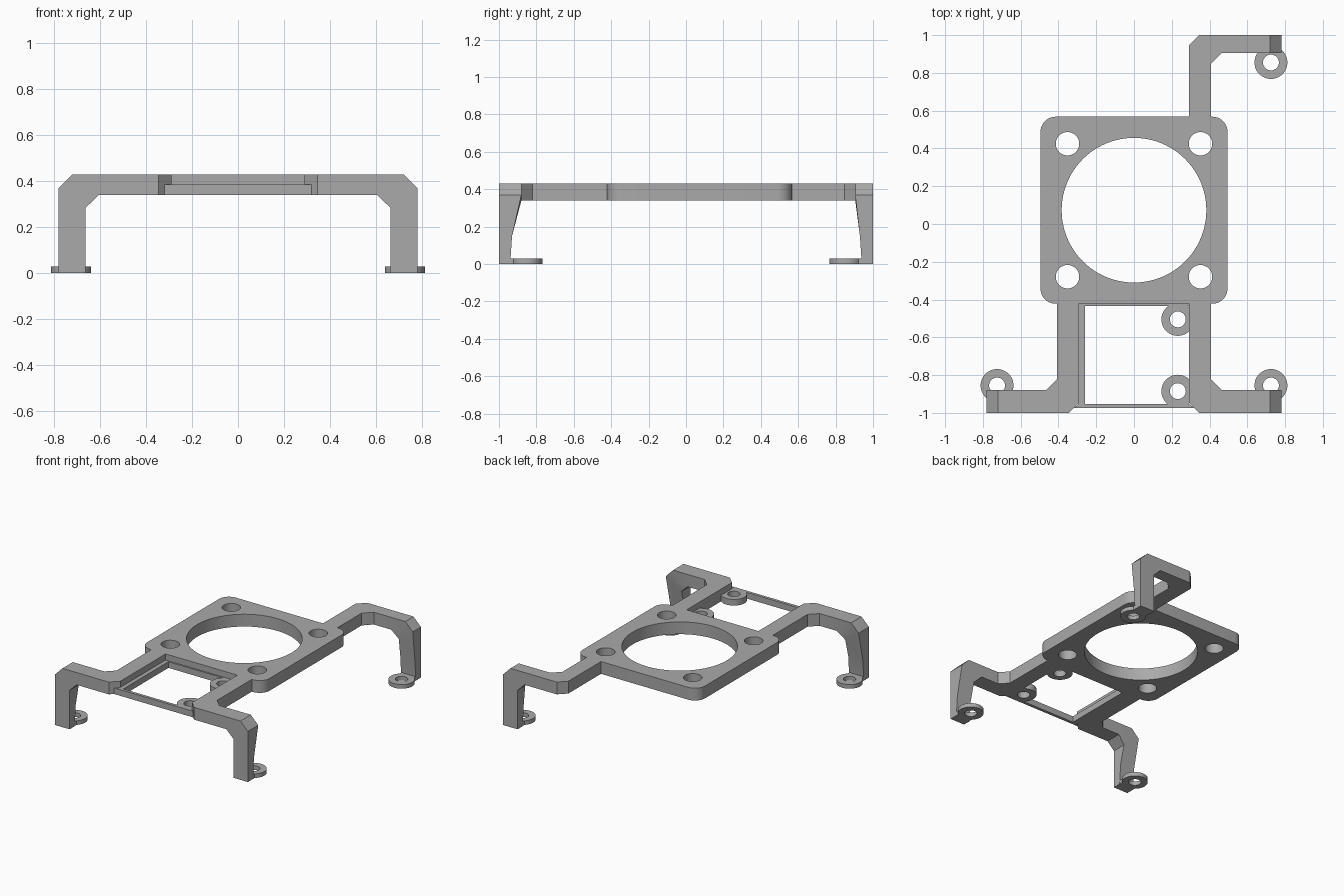
import bpy, bmesh
from math import sin, cos, pi, radians

cube = bpy.data.objects.get("Cube")
if cube:
    bpy.data.objects.remove(cube, do_unlink=True)

grey = bpy.data.materials.new("plain grey")
grey.use_nodes = True
grey.diffuse_color = (0.4, 0.4, 0.4, 1)
grey.node_tree.nodes["Principled BSDF"].inputs["Base Color"].default_value = (0.4, 0.4, 0.4, 1)

BOTTOM, TOP, LEDGE, TAB = 0.34, 0.43, 0.385, 0.03
PLATE_Y, HALF = 0.073, 0.495


def finish(obj, bm):
    bmesh.ops.remove_doubles(bm, verts=bm.verts, dist=0.0001)
    bmesh.ops.recalc_face_normals(bm, faces=bm.faces)
    bm.to_mesh(obj.data)
    bm.free()
    obj.data.materials.clear()
    obj.data.materials.append(grey)
    bpy.ops.object.select_all(action='DESELECT')
    obj.select_set(True)
    bpy.context.view_layer.objects.active = obj
    bpy.ops.object.shade_smooth_by_angle(angle=radians(30))


def arc(x, y, r, start=0, turn=2 * pi, n=48):
    full = turn > 6
    return [(x + r * cos(start + turn * i / n), y + r * sin(start + turn * i / n))
            for i in range(n if full else n + 1)]


def flat(name, outlines, z0, z1):
    """Flat sheet from closed outlines; inner outlines become holes."""
    cu = bpy.data.curves.new(name, 'CURVE')
    cu.dimensions, cu.fill_mode, cu.extrude = '2D', 'BOTH', (z1 - z0) / 2
    for pts in outlines:
        sp = cu.splines.new('POLY')
        sp.points.add(len(pts) - 1)
        for p, (x, y) in zip(sp.points, pts):
            p.co = (x, y, 0, 1)
        sp.use_cyclic_u = True
    temp = bpy.data.objects.new(name, cu)
    bpy.context.collection.objects.link(temp)
    bpy.context.view_layer.update()
    shape = temp.evaluated_get(bpy.context.evaluated_depsgraph_get())
    mesh = bpy.data.meshes.new_from_object(shape)
    bpy.data.objects.remove(temp, do_unlink=True)
    bpy.data.curves.remove(cu)
    obj = bpy.data.objects.new(name, mesh)
    bpy.context.collection.objects.link(obj)
    bm = bmesh.new()
    bm.from_mesh(mesh)
    bmesh.ops.translate(bm, verts=bm.verts, vec=(0, 0, (z0 + z1) / 2))
    finish(obj, bm)


def rect(x0, x1, y0, y1):
    return [(x0, y0), (x1, y0), (x1, y1), (x0, y1)]


def loft(name, sections):
    bm = bmesh.new()
    rings = [[bm.verts.new(p) for p in s] for s in sections]
    for a, b in zip(rings, rings[1:]):
        for i in range(4):
            j = (i + 1) % 4
            bm.faces.new((a[i], a[j], b[j], b[i]))
    bm.faces.new(rings[0])
    bm.faces.new(rings[-1])
    obj = bpy.data.objects.new(name, bpy.data.meshes.new(name))
    bpy.context.collection.objects.link(obj)
    finish(obj, bm)


def arm_and_leg(name, sx, sy, start, width):
    """Bent arm, chamfered at each turn, ending in a tapered leg with a screw tab."""
    inner = 1 - width

    def level(ox, oy, ix, iy):
        return [(ox, oy, TOP), (ox, oy, BOTTOM), (ix, iy, BOTTOM), (ix, iy, TOP)]

    def depth(z):
        if z >= BOTTOM:
            return inner
        if z >= 0.15:
            return 0.93 + (inner - 0.93) * (z - 0.15) / (BOTTOM - 0.15)
        return 0.94 - 0.01 * z / 0.15

    def drop(ox, oz, ix, iz):
        return [(ox, 1, oz), (ix, 1, iz), (ix, depth(iz), iz), (ox, depth(oz), oz)]

    sections = [
        level(0.29, start, 0.407, start),
        level(0.29, 0.945, 0.407, inner - 0.058),
        level(0.345, 1, 0.465, inner),
        drop(0.72, TOP, 0.605, BOTTOM),
        drop(0.78, 0.37, 0.662, 0.285),
        drop(0.78, 0.15, 0.662, 0.15),
        drop(0.78, 0, 0.662, 0),
    ]
    loft(name + "_leg", [[(x * sx, y * sy, z) for x, y, z in s] for s in sections])
    cx, cy = 0.725 * sx, 0.855 * sy
    flat(name + "_screw_tab", [arc(cx, cy, 0.087), arc(cx, cy, 0.042)], 0, TAB)
    xs, ys = sorted((0.665 * sx, 0.78 * sx)), sorted((0.9 * sy, 0.945 * sy))
    flat(name + "_tab_neck", [rect(*xs, *ys)], 0, TAB)


# Main plate: rounded square with a large opening and four screw holes
r = 0.08
corners = [(1, 1), (-1, 1), (-1, -1), (1, -1)]
outline = []
for k, (sx, sy) in enumerate(corners):
    outline += arc(sx * (HALF - r), PLATE_Y + sy * (HALF - r), r, k * pi / 2, pi / 2, 10)
holes = [arc(sx * 0.352, PLATE_Y + sy * 0.352, 0.062) for sx, sy in corners]
flat("main_plate", [outline, arc(0, PLATE_Y, 0.383, n=96)] + holes, BOTTOM, TOP)

# Three legs
arm_and_leg("front_left", 1, -1, 0.422, 0.12)
arm_and_leg("front_right", -1, -1, 0.422, 0.12)
arm_and_leg("back_left", 1, 1, 0.568, 0.095)

# Small frame between the front arms: thin ledges and two screw rings
flat("frame_front_bar", [[(-0.32, -0.975), (0.32, -0.975), (0.29, -0.953), (-0.29, -0.953)]],
     BOTTOM, LEDGE)
flat("frame_side_ledge", [rect(-0.295, -0.26, -0.96, -0.42)], BOTTOM, LEDGE)
flat("frame_back_ledge", [rect(-0.295, 0.29, -0.433, -0.42)], BOTTOM, LEDGE)
for label, y in (("front", -0.885), ("back", -0.505)):
    flat("frame_" + label + "_ring", [arc(0.232, y, 0.087), arc(0.232, y, 0.042)], BOTTOM, LEDGE)
